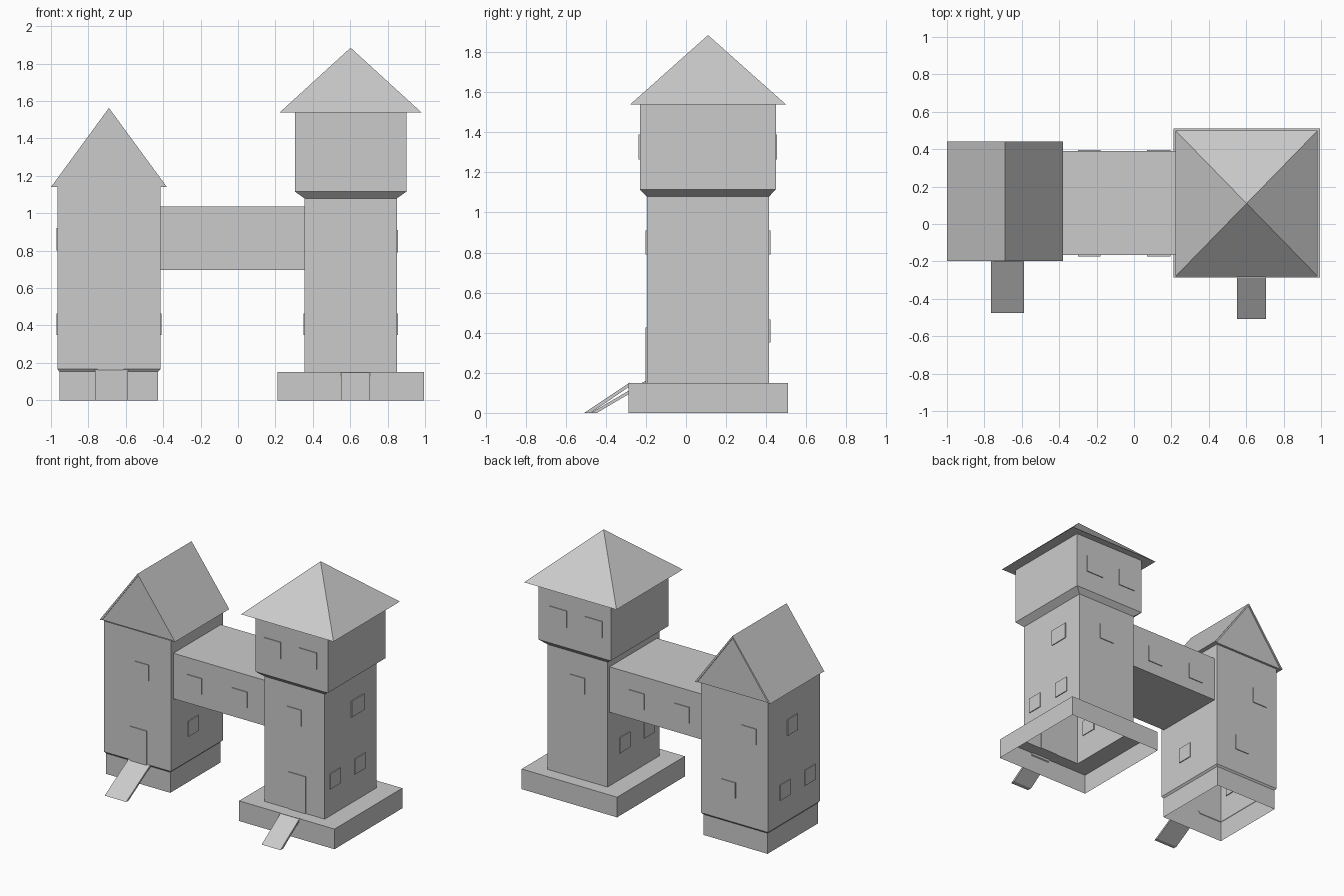
import bpy

if "Cube" in bpy.data.objects:
    bpy.data.objects.remove(bpy.data.objects["Cube"])

def mesh(name, verts, faces):
    me = bpy.data.meshes.new(name)
    me.from_pydata(verts, [], faces)
    me.update()
    ob = bpy.data.objects.new(name, me)
    bpy.context.collection.objects.link(ob)
    return ob

def loft(name, rings, cap_bottom=False, cap_top=False):
    """Stack rectangles (x0, x1, y0, y1, z) into a shell."""
    verts, faces = [], []
    for x0, x1, y0, y1, z in rings:
        verts += [(x0, y0, z), (x1, y0, z), (x1, y1, z), (x0, y1, z)]
    for r in range(len(rings) - 1):
        for i in range(4):
            a, b = r * 4 + i, r * 4 + (i + 1) % 4
            faces.append((a, b, b + 4, a + 4))
    n = len(verts)
    if cap_bottom:
        faces.append((3, 2, 1, 0))
    if cap_top:
        faces.append((n - 4, n - 3, n - 2, n - 1))
    return mesh(name, verts, faces)

def box(name, x0, x1, y0, y1, z0, z1):
    return loft(name, [(x0, x1, y0, y1, z0), (x0, x1, y0, y1, z1)], True, True)

def extrude(name, pts, a0, a1, axis):
    """Extrude a counter-clockwise profile: axis 'y' uses (x,z), 'x' uses (y,z)."""
    n = len(pts)
    put = (lambda p, a: (p[0], a, p[1])) if axis == 'y' else (lambda p, a: (a, p[0], p[1]))
    lo, hi = (a0, a1) if axis == 'y' else (a1, a0)
    verts = [put(p, lo) for p in pts] + [put(p, hi) for p in pts]
    faces = [tuple(range(n)), tuple(range(2 * n - 1, n - 1, -1))]
    faces += [(i, i + n, (i + 1) % n + n, (i + 1) % n) for i in range(n)]
    ob = mesh(name, verts, faces)
    import bmesh
    bm = bmesh.new()
    bm.from_mesh(ob.data)
    bmesh.ops.recalc_face_normals(bm, faces=bm.faces)
    bm.to_mesh(ob.data)
    bm.free()
    return ob

T = 0.006  # how far panels stand out from the walls

def panel_y(name, y, x0, x1, z0, z1):
    box(name, x0, x1, y - T, y + T, z0, z1)

def panel_x(name, x, y0, y1, z0, z1):
    box(name, x - T, x + T, y0, y1, z0, z1)

F, B = -0.195, 0.415      # front and back of the tower walls
HIGH, LOW, TOP = (0.79, 0.91), (0.35, 0.465), (1.265, 1.39)

# Left tower shell, open below, with a narrower footing
foot, wall = (-0.955, -0.428, F + 0.01, B - 0.01), (-0.965, -0.415, F, B)
loft("left_tower", [foot + (0,), foot + (0.153,), wall + (0.166,), wall + (1.14,)])

# Gable roof: inner gable prism and a thin folded roof sheet
extrude("gable", [(-0.985, 1.14), (-0.395, 1.14), (-0.69, 1.545)], -0.19, 0.432, 'y')
extrude("gable_roof", [(-1.0, 1.14), (-0.983, 1.14), (-0.69, 1.545), (-0.397, 1.14),
                       (-0.38, 1.14), (-0.69, 1.563)], -0.197, 0.44, 'y')

# Right tower shell: plinth, shaft, flare and overhanging top storey
plinth, shaft = (0.21, 0.995, -0.287, 0.51), (0.355, 0.85, F, B)
head = (0.305, 0.9, -0.23, 0.448)
loft("right_tower", [plinth + (0,), plinth + (0.15,), shaft + (0.15,), shaft + (1.08,),
                     head + (1.115,), head + (1.54,)])

# Pyramid roof
eave = (0.222, 0.982, -0.28, 0.5)
mesh("pyramid_roof",
     [(eave[i], eave[j], 1.538) for i, j in ((0, 2), (1, 2), (1, 3), (0, 3))] + [(0.602, 0.11, 1.885)],
     [(3, 2, 1, 0)] + [(i, (i + 1) % 4, 4) for i in range(4)])

# Bridge between the towers
box("bridge", -0.415, 0.355, -0.167, 0.39, 0.697, 1.035)

# Ramps
extrude("left_ramp", [(-0.475, 0), (-0.445, 0), (-0.185, 0.153), (-0.185, 0.17)], -0.765, -0.588, 'x')
extrude("right_ramp", [(-0.508, 0), (-0.475, 0), (-0.28, 0.133), (-0.28, 0.152)], 0.55, 0.705, 'x')

# Doors
panel_y("left_door", F, -0.75, -0.612, 0.155, 0.415)
panel_y("right_door", F, 0.555, 0.695, 0.15, 0.425)

# Front and back windows
panel_y("left_front_window", F, -0.71, -0.597, *HIGH)
panel_y("left_back_window", B, -0.87, -0.75, *HIGH)
panel_y("left_back_low_window", B, -0.70, -0.585, *LOW)
for side, y, hy, by in (("front", F, -0.23, -0.167), ("back", B, 0.448, 0.39)):
    panel_y("right_%s_window" % side, y, 0.54, 0.66, *HIGH)
    for x0, x1 in ((0.375, 0.515), (0.665, 0.81)):
        panel_y("top_%s_window" % side, hy, x0, x1, *TOP)
    for x0, x1 in ((-0.3, -0.18), (0.07, 0.195)):
        panel_y("bridge_%s_window" % side, by, x0, x1, *HIGH)

# Side windows
for x in (-0.965, 0.355, 0.85):
    for y0, y1 in ((-0.135, -0.013), (0.155, 0.277)):
        panel_x("side_low_window", x, y0, y1, *LOW)
panel_x("left_high_window", -0.965, 0.07, 0.19, 0.80, 0.92)
panel_x("right_high_window", 0.85, 0.115, 0.265, *HIGH)
panel_x("inner_low_window", -0.415, 0.005, 0.127, *LOW)
